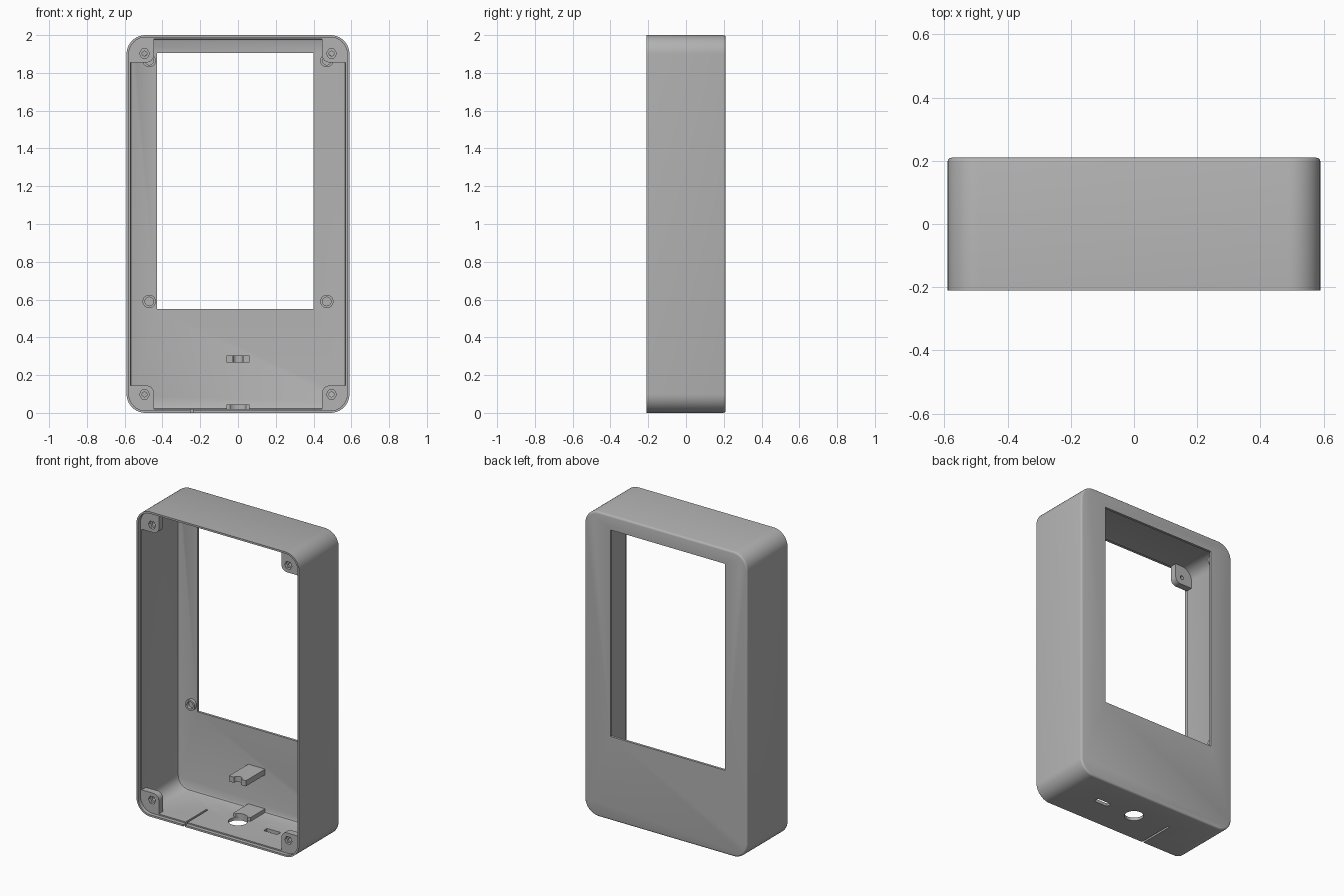
import bpy, bmesh
from math import sin, cos, pi, radians

cube = bpy.data.objects.get("Cube")
if cube:
    bpy.data.objects.remove(cube, do_unlink=True)

grey = bpy.data.materials.new("plain grey plastic")
grey.use_nodes = True
grey.diffuse_color = (0.45, 0.45, 0.45, 1)
grey.node_tree.nodes["Principled BSDF"].inputs["Base Color"].default_value = grey.diffuse_color


def arc(cx, cy, r, start, end, steps=10):
    """Points along an arc, angles in degrees."""
    angles = [radians(start + (end - start) * i / steps) for i in range(steps + 1)]
    return [(cx + r * cos(a), cy + r * sin(a)) for a in angles]


def circle(cx, cy, r, sides=32):
    return arc(cx, cy, r, 0, 360, sides)[:-1]


def rounded_rect(x0, x1, y0, y1, radii):
    """Rectangle with a radius for each corner, counter-clockwise from low-low."""
    corners = [(x0, y0, 1, 1), (x1, y0, -1, 1), (x1, y1, -1, -1), (x0, y1, 1, -1)]
    points = []
    for i, ((x, y, sx, sy), r) in enumerate(zip(corners, radii)):
        if r:
            points += arc(x + sx * r, y + sy * r, r, 180 + 90 * i, 270 + 90 * i)
        else:
            points.append((x, y))
    return points


def loft(name, rings):
    """Skin matching rings of 3D points and cap both ends."""
    bm = bmesh.new()
    loops = [[bm.verts.new(p) for p in ring] for ring in rings]
    n = len(loops[0])
    for a, b in zip(loops, loops[1:]):
        for i in range(n):
            j = (i + 1) % n
            bm.faces.new((a[i], a[j], b[j], b[i]))
    bm.faces.new(loops[0])
    bm.faces.new(loops[-1])
    bmesh.ops.recalc_face_normals(bm, faces=bm.faces)
    mesh = bpy.data.meshes.new(name)
    bm.to_mesh(mesh)
    bm.free()
    mesh.materials.append(grey)
    obj = bpy.data.objects.new(name, mesh)
    bpy.context.collection.objects.link(obj)
    return obj


def prism_y(name, outline, y0, y1):
    return loft(name, [[(x, y, z) for x, z in outline] for y in (y0, y1)])


def prism_z(name, outline, z0, z1):
    return loft(name, [[(x, y, z) for x, y in outline] for z in (z0, z1)])


def activate(obj):
    bpy.ops.object.select_all(action='DESELECT')
    obj.select_set(True)
    bpy.context.view_layer.objects.active = obj


def cut(obj, *cutters):
    activate(obj)
    for cutter in cutters:
        cutter.hide_render = True
        mod = obj.modifiers.new("cut", 'BOOLEAN')
        mod.operation = 'DIFFERENCE'
        mod.solver = 'EXACT'
        mod.object = cutter
        bpy.ops.object.modifier_apply(modifier=mod.name)
        bpy.data.objects.remove(cutter, do_unlink=True)


parts = []
W, D, H, R = 0.59, 0.21, 2.0, 0.1


# Shell: one skin from the back face, round the open rim, to the inner back
def shell_ring(inset, y):
    outline = rounded_rect(-W + inset, W - inset, inset, H - inset, [R - inset] * 4)
    return [(x, y, z) for x, z in outline]


shell = loft("case_shell", [shell_ring(i, y) for i, y in (
    (0.013, D), (0.006, D - 0.002), (0.002, D - 0.006), (0, D - 0.013),
    (0, -D), (0.012, -D), (0.012, -D + 0.025), (0.02, -D + 0.025),
    (0.02, D - 0.028), (0.023, D - 0.02), (0.031, D - 0.016))])

# Screen window, cable hole, side slot and slit in the floor
cut(shell,
    prism_y("window_cutter", rounded_rect(-0.43, 0.4, 0.55, 1.905, [0] * 4), 0.1, 0.3),
    prism_z("cable_hole_cutter", circle(0, 0, 0.058), -0.05, 0.04),
    prism_z("slot_cutter", rounded_rect(0.198, 0.298, -0.018, 0.018, [0] * 4), -0.05, 0.04),
    prism_z("slit_cutter", rounded_rect(-0.251, -0.238, -0.3, 0.03, [0] * 4), -0.05, 0.04))
parts.append(shell)

# Corner screw tabs with hexagonal recesses, and standoffs on the back panel
for sx, side in ((1, "left"), (-1, "right")):
    for top, level in ((False, "lower"), (True, "upper")):
        def place(points):
            return [(sx * x, H - z if top else z) for x, z in points]

        outline = rounded_rect(0.445, W - 0.01, 0.01, 0.145, [0, R - 0.01, 0, 0.04])
        tab = prism_y(f"{level}_{side}_screw_tab", place(outline), -0.185, -0.14)
        cut(tab,
            prism_y("screw_cutter", place(circle(0.495, 0.098, 0.013, 20)), -0.3, 0),
            prism_y("nut_cutter", place(circle(0.495, 0.098, 0.027, 6)), -0.3, -0.165))
        z = 1.865 if top else 0.59
        post = prism_y(f"{level}_{side}_standoff", circle(sx * 0.47, z, 0.035), 0.172, 0.198)
        cut(post, prism_y("post_cutter", circle(sx * 0.47, z, 0.023, 20), 0.1, 0.193))
        parts += [tab, post]


# Cable holder shelves reaching forward from the back panel, notched in front
def shelf(name, front, notch, z0, z1):
    outline = [(-0.061, 0.2), (-0.061, front)]
    outline += notch + [(0.061, front), (0.061, 0.2)]
    parts.append(prism_z(name, outline, z0, z1))


shelf("upper_cable_shelf", -0.005, arc(0, -0.005, 0.027, 180, 0, 16), 0.268, 0.305)
shelf("lower_cable_shelf", 0.04, arc(0, 0, 0.058, 136.4, 43.6, 16), 0.012, 0.045)

for part in parts:
    activate(part)
    bpy.ops.object.shade_smooth_by_angle(angle=radians(32))
